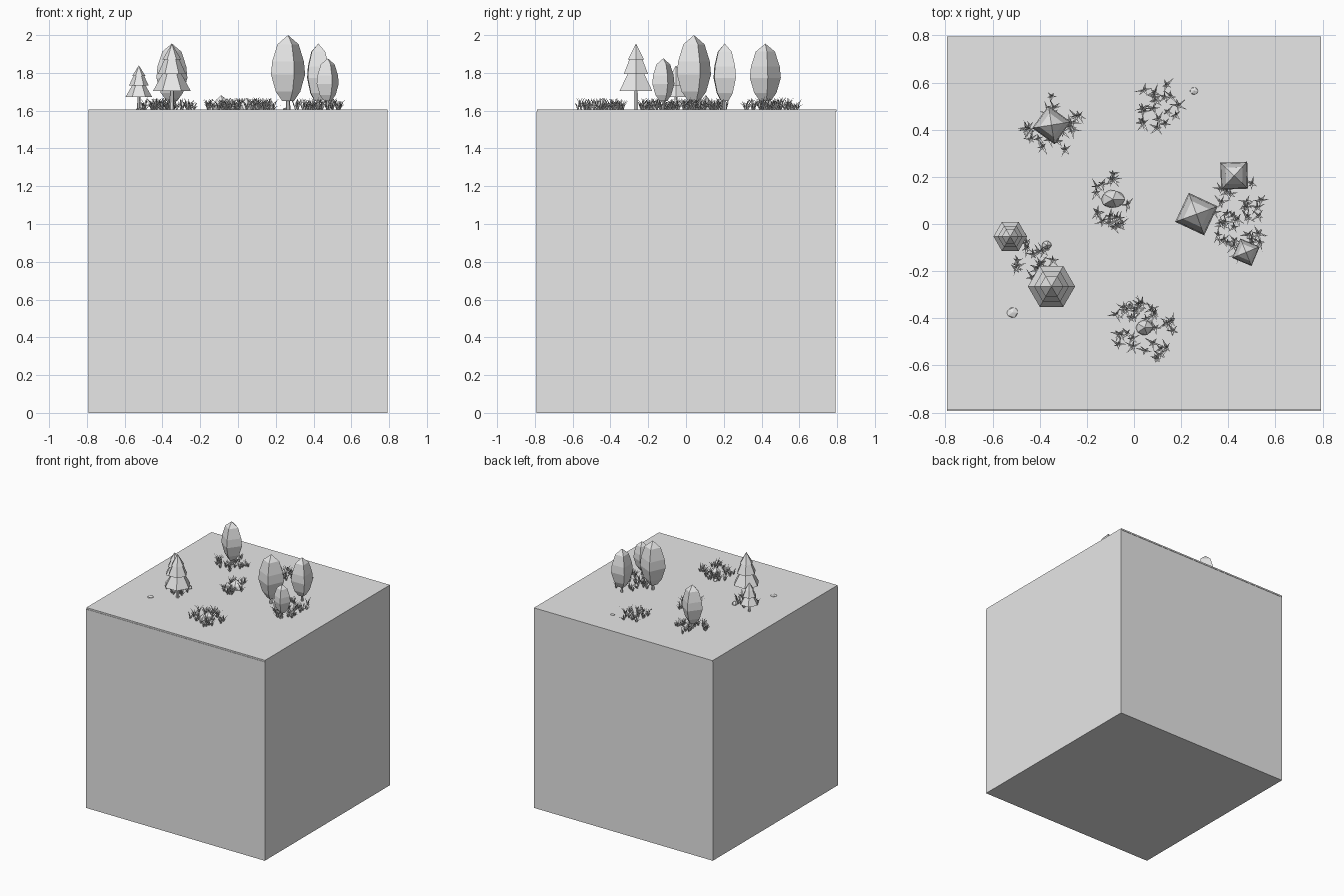
import bpy, bmesh, math, random
from mathutils import Vector, Matrix

random.seed(7)
if "Cube" in bpy.data.objects:
    bpy.data.objects.remove(bpy.data.objects["Cube"], do_unlink=True)

GROUND = 1.607

grey = bpy.data.materials.new("plain_grey")
grey.use_nodes = True
grey.diffuse_color = (0.8, 0.8, 0.8, 1)
grey.node_tree.nodes["Principled BSDF"].inputs["Base Color"].default_value = (0.8, 0.8, 0.8, 1)


def finish(name, bm):
    """Turn a bmesh into a flat-shaded object."""
    bmesh.ops.recalc_face_normals(bm, faces=bm.faces)
    mesh = bpy.data.meshes.new(name)
    bm.to_mesh(mesh)
    bm.free()
    mesh.materials.append(grey)
    obj = bpy.data.objects.new(name, mesh)
    bpy.context.collection.objects.link(obj)
    return obj


def box(name, size, centre):
    bm = bmesh.new()
    bmesh.ops.create_cube(bm, size=1, matrix=Matrix.Translation(centre) @ Matrix.Diagonal((*size, 1)))
    return finish(name, bm)


def lathe(bm, x, y, profile, sides, turn=0.0):
    """Stack rings of (radius, z); a zero radius becomes a point."""
    rings = []
    for r, z in profile:
        if r == 0:
            rings.append([bm.verts.new((x, y, z))])
            continue
        ring = []
        for i in range(sides):
            a = turn + math.tau * i / sides
            ring.append(bm.verts.new((x + r * math.cos(a), y + r * math.sin(a), z)))
        rings.append(ring)
    for low, high in zip(rings, rings[1:]):
        for i in range(sides):
            j = (i + 1) % sides
            if len(high) == 1:
                bm.faces.new((low[i], low[j], high[0]))
            else:
                bm.faces.new((low[i], low[j], high[j], high[i]))
    if len(rings[0]) > 1:
        bm.faces.new(rings[0][::-1])
    if len(rings[-1]) > 1:
        bm.faces.new(rings[-1])


def trunk(name, x, y, r, top):
    bm = bmesh.new()
    lathe(bm, x, y, [(r, GROUND - 0.01), (r * 0.8, top)], 6)
    finish(name, bm)


def leafy_tree(name, x, y, r, top, turn):
    """Four-sided egg-shaped crown on a short trunk."""
    base = GROUND + 0.045
    h = top - base
    shape = [(0.35, 0), (0.72, 0.14), (1, 0.4), (0.93, 0.6), (0.62, 0.86), (0, 1)]
    bm = bmesh.new()
    lathe(bm, x, y, [(r * k, base + h * t) for k, t in shape], 4, math.radians(turn))
    finish(name + "_crown", bm)
    trunk(name + "_trunk", x, y, r * 0.13, base + 0.03)


def conifer(name, x, y, r, base, top):
    """Three stacked six-sided skirts on a thin trunk."""
    h = top - base
    bm = bmesh.new()
    for width, start, neck, end in ((1, 0, 0.48, 0.38), (0.74, 0.36, 0.36, 0.7), (0.5, 0.66, 0, 1)):
        lathe(bm, x, y, [(r * width, base + h * start), (r * neck, base + h * end)], 6)
    finish(name + "_foliage", bm)
    trunk(name + "_trunk", x, y, r * 0.13, base + 0.02)


def blade(bm, root, angle, reach, height, width):
    """Three-sided tapering blade that bends outward."""
    out = Vector((math.cos(angle), math.sin(angle), 0))
    side = Vector((-out.y, out.x, 0))
    rings = []
    for t, w in ((0, 0.8), (0.5, 1)):
        c = root + out * reach * t * 0.7 + Vector((0, 0, height * t * 1.25))
        rings.append([bm.verts.new(c + side * width * w),
                      bm.verts.new(c - side * width * w),
                      bm.verts.new(c + out * width * w)])
    tip = bm.verts.new(root + out * reach + Vector((0, 0, height)))
    for i in range(3):
        j = (i + 1) % 3
        bm.faces.new((rings[0][i], rings[0][j], rings[1][j], rings[1][i]))
        bm.faces.new((rings[1][i], rings[1][j], tip))


def grass_patch(name, x, y, rx, ry, tufts, hollow=0.0):
    bm = bmesh.new()
    for _ in range(tufts):
        a = random.uniform(0, math.tau)
        d = math.sqrt(random.uniform(hollow ** 2, 1))
        root = Vector((x + rx * d * math.cos(a), y + ry * d * math.sin(a), GROUND - 0.003))
        spin = random.uniform(0, math.tau)
        for i in range(5):
            blade(bm, root, spin + math.tau * i / 5 + random.uniform(-0.4, 0.4),
                  random.uniform(0.018, 0.045), random.uniform(0.025, 0.068),
                  random.uniform(0.003, 0.0045))
    finish(name, bm)


def rock(name, x, y, rx, ry, height):
    """Rough faceted dome sitting on the ground."""
    bm = bmesh.new()
    bmesh.ops.create_icosphere(bm, subdivisions=1, radius=1)
    for v in bm.verts:
        v.co *= random.uniform(0.9, 1.06)
        v.co = Vector((x + v.co.x * rx, y + v.co.y * ry, GROUND + max(v.co.z, -0.1) * height))
    finish(name, bm)


# Earth block with a thin ground sheet on top
box("earth_block", (1.585, 1.585, 1.595), (0, 0, 0.7975))
box("ground_sheet", (1.585, 1.585, 0.012), (0, 0.003, GROUND - 0.006))

# Leafy trees
leafy_tree("tall_tree", 0.265, 0.042, 0.096, 2.0, 20)
leafy_tree("rear_grove_tree", 0.425, 0.205, 0.081, 1.955, 47)
leafy_tree("small_grove_tree", 0.475, -0.12, 0.063, 1.877, 22)
leafy_tree("lone_tree", -0.35, 0.42, 0.083, 1.955, 9)

# Conifers
conifer("large_conifer", -0.35, -0.265, 0.1, 1.704, 1.955)
conifer("small_conifer", -0.525, -0.053, 0.071, 1.672, 1.84)

# Grass patches
grass_patch("lone_tree_grass", -0.34, 0.42, 0.12, 0.125, 24)
grass_patch("rear_grass", 0.1, 0.5, 0.1, 0.1, 18, 0.2)
grass_patch("middle_grass", -0.09, 0.1, 0.09, 0.115, 18, 0.6)
grass_patch("conifer_grass", -0.4, -0.15, 0.12, 0.09, 20)
grass_patch("front_grass", 0.035, -0.455, 0.14, 0.13, 32, 0.35)
grass_patch("grove_grass", 0.435, 0.02, 0.14, 0.175, 36)

# Rocks and pebbles
rock("middle_rock", -0.09, 0.105, 0.055, 0.045, 0.075)
rock("front_rock", 0.045, -0.44, 0.04, 0.035, 0.06)
rock("front_small_rock", -0.02, -0.345, 0.018, 0.018, 0.02)
rock("conifer_rock", -0.37, -0.09, 0.022, 0.02, 0.03)
rock("left_pebble", -0.515, -0.375, 0.027, 0.025, 0.012)
rock("rear_pebble", 0.255, 0.565, 0.02, 0.018, 0.01)
